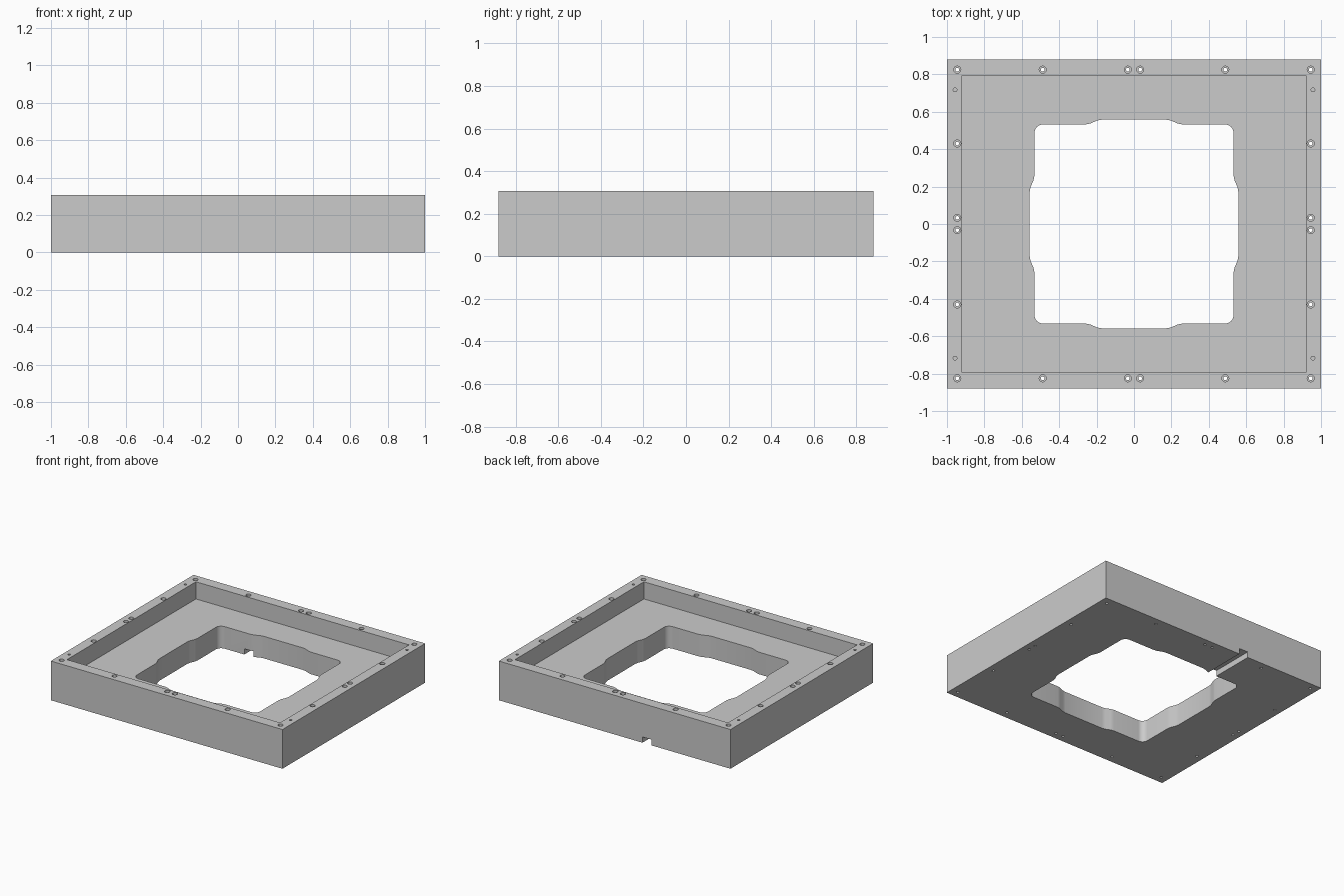
import bpy, bmesh, math

if "Cube" in bpy.data.objects:
    bpy.data.objects.remove(bpy.data.objects["Cube"], do_unlink=True)

HALF_X, HALF_Y, HEIGHT, FLOOR = 1.0, 0.88, 0.306, 0.172

grey = bpy.data.materials.new("machined grey")
grey.use_nodes = True
colour = (0.6, 0.6, 0.6, 1)
grey.diffuse_color = colour
grey.node_tree.nodes["Principled BSDF"].inputs["Base Color"].default_value = colour


def rect(x0, x1, y0, y1):
    return [(x0, y0), (x1, y0), (x1, y1), (x0, y1)]


def circle(cx, cy, r, n=20):
    return [(cx + r * math.cos(i * math.tau / n), cy + r * math.sin(i * math.tau / n))
            for i in range(n)]


def prisms(name, outlines, z0, z1):
    """Extrude closed counter-clockwise outlines from z0 to z1 as one object."""
    bm = bmesh.new()
    for outline in outlines:
        face = bm.faces.new([bm.verts.new((x, y, z0)) for x, y in outline])
        new = bmesh.ops.extrude_face_region(bm, geom=[face])["geom"]
        for v in new:
            if isinstance(v, bmesh.types.BMVert):
                v.co.z = z1
    bmesh.ops.recalc_face_normals(bm, faces=bm.faces)
    mesh = bpy.data.meshes.new(name)
    bm.to_mesh(mesh)
    bm.free()
    mesh.materials.append(grey)
    obj = bpy.data.objects.new(name, mesh)
    bpy.context.collection.objects.link(obj)
    return obj


def cut(target, cutter):
    """Subtract the cutter from the target, then discard it."""
    mod = target.modifiers.new(cutter.name, "BOOLEAN")
    mod.operation, mod.solver, mod.object = "DIFFERENCE", "EXACT", cutter
    bpy.context.view_layer.objects.active = target
    bpy.ops.object.modifier_apply(modifier=mod.name)
    bpy.data.objects.remove(cutter, do_unlink=True)


def opening_outline():
    """Rounded square window with a shallow relief in the middle of each side."""
    relief = [(0.558, 0.17), (0.554, 0.195), (0.537, 0.235), (0.532, 0.26)]
    arc = [(0.487 + 0.045 * math.cos(a), 0.487 + 0.045 * math.sin(a))
           for a in (math.radians(11.25 * i) for i in range(9))]
    quarter = relief + arc + [(y, x) for x, y in reversed(relief)]
    points = []
    for _ in range(4):
        points += quarter
        quarter = [(-y, x) for x, y in quarter]
    return points


# Block with shallow pocket and central window
frame = prisms("frame", [rect(-HALF_X, HALF_X, -HALF_Y, HALF_Y)], 0, HEIGHT)
cut(frame, prisms("pocket", [rect(-0.92, 0.92, -0.795, 0.795)], FLOOR, 0.5))
cut(frame, prisms("window", [opening_outline()], -0.2, 0.4))

# Cable slot across the underside, from window to back face
cut(frame, prisms("cable_slot", [rect(-0.318, -0.24, 0.45, 1.0)], -0.1, 0.045))

# Counterbored screw holes around the rim
signs = (-1, 1)
screws = [(sx * x, sy * 0.825) for x in (0.945, 0.488, 0.033) for sx in signs for sy in signs]
screws += [(sx * 0.945, sy * y) for y in (0.43, 0.033) for sx in signs for sy in signs]
cut(frame, prisms("screw_holes", [circle(x, y, 0.01) for x, y in screws], -0.1, 0.4))
cut(frame, prisms("counterbores", [circle(x, y, 0.019) for x, y in screws], HEIGHT - 0.04, 0.4))

# Blind dowel holes near the corners
dowels = [(sx * 0.957, sy * 0.717) for sx in signs for sy in signs]
cut(frame, prisms("dowel_holes", [circle(x, y, 0.01) for x, y in dowels], HEIGHT - 0.08, 0.4))

# Smooth the round walls, keep machined edges crisp
bpy.ops.object.select_all(action="DESELECT")
frame.select_set(True)
bpy.context.view_layer.objects.active = frame
bpy.ops.object.shade_smooth_by_angle(angle=math.radians(30))
